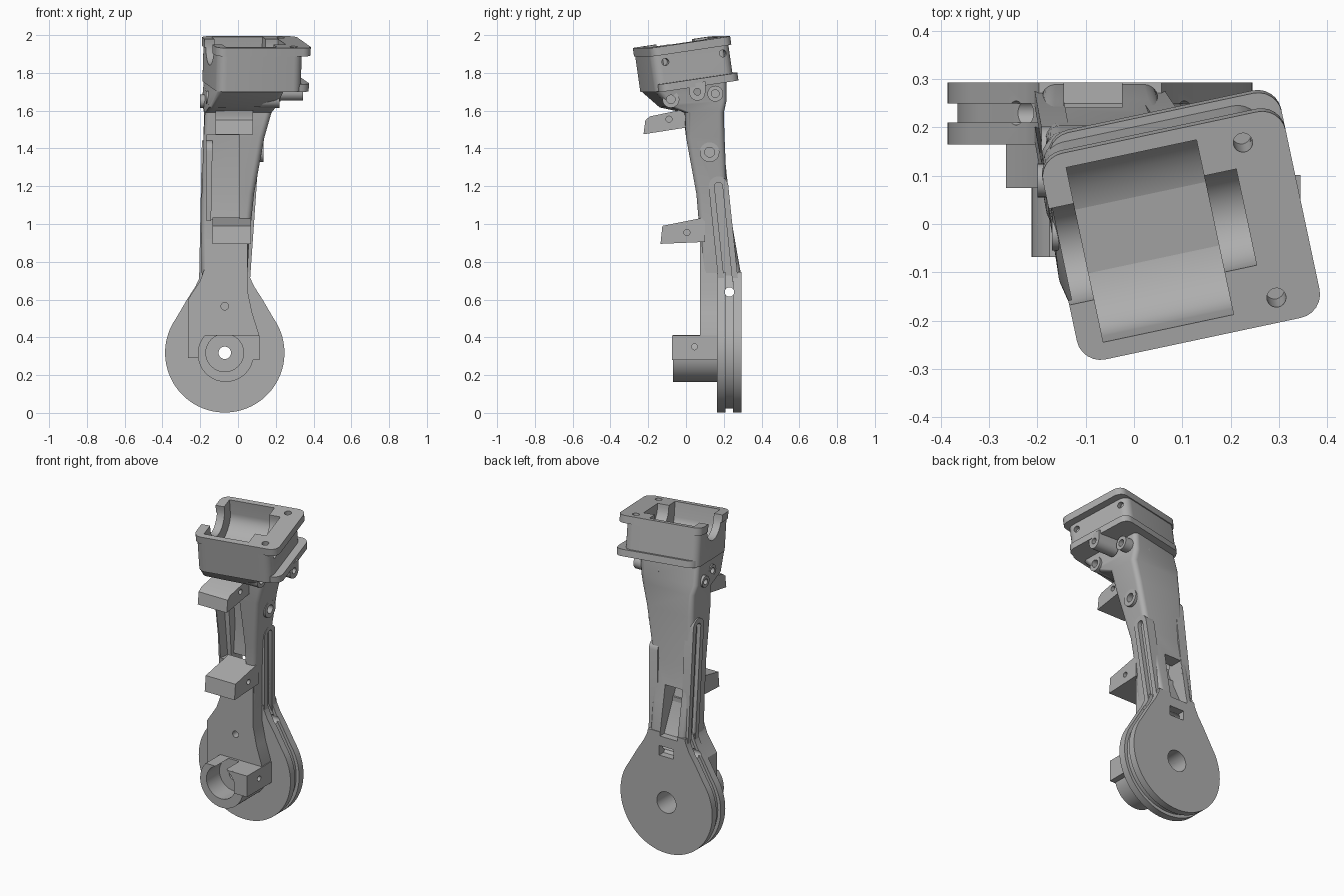
import bpy, bmesh, math
from math import sin, cos, radians
from mathutils import Matrix, Vector

if "Cube" in bpy.data.objects:
    bpy.data.objects.remove(bpy.data.objects["Cube"])

grey = bpy.data.materials.new("plain grey")
grey.use_nodes = True
GREY = (0.42, 0.42, 0.42, 1)
grey.diffuse_color = GREY
grey.node_tree.nodes["Principled BSDF"].inputs["Base Color"].default_value = GREY


def finish(name, bm, matrix=None):
    bmesh.ops.recalc_face_normals(bm, faces=bm.faces)
    if matrix:
        bm.transform(matrix)
    mesh = bpy.data.meshes.new(name)
    bm.to_mesh(mesh)
    bm.free()
    mesh.materials.append(grey)
    ob = bpy.data.objects.new(name, mesh)
    bpy.context.collection.objects.link(ob)
    return ob


def prism(name, pts, axis, a, b, matrix=None):
    """Extrude a flat outline along one axis from a to b."""
    place = {"x": lambda p, t: (t, p[0], p[1]),
             "y": lambda p, t: (p[0], t, p[1]),
             "z": lambda p, t: (p[0], p[1], t)}[axis]
    bm = bmesh.new()
    lo, hi = ([bm.verts.new(place(p, t)) for p in pts] for t in (a, b))
    bm.faces.new(lo)
    bm.faces.new(hi)
    for i in range(len(pts)):
        j = (i + 1) % len(pts)
        bm.faces.new((lo[i], lo[j], hi[j], hi[i]))
    return finish(name, bm, matrix)


def arc(cx, cy, r, start=0, end=360, n=32, ry=None):
    full = end - start >= 360
    steps = n if full else n + 1
    return [(cx + r * cos(radians(start + (end - start) * i / n)),
             cy + (ry or r) * sin(radians(start + (end - start) * i / n))) for i in range(steps)]


def rect(x0, x1, y0, y1, r=0):
    if not r:
        return [(x0, y0), (x1, y0), (x1, y1), (x0, y1)]
    return (arc(x1 - r, y1 - r, r, 0, 90, 6) + arc(x0 + r, y1 - r, r, 90, 180, 6)
            + arc(x0 + r, y0 + r, r, 180, 270, 6) + arc(x1 - r, y0 + r, r, 270, 360, 6))


def capsule(p, q, r):
    tilt = math.degrees(math.atan2(q[1] - p[1], q[0] - p[0]))
    return arc(*q, r, tilt - 90, tilt + 90, 12) + arc(*p, r, tilt + 90, tilt + 270, 12)


def cut(targets, cutters):
    for ob in targets:
        for c in cutters:
            mod = ob.modifiers.new("cut", "BOOLEAN")
            mod.operation, mod.solver, mod.object = "DIFFERENCE", "EXACT", c
            bpy.context.view_layer.objects.active = ob
            bpy.ops.object.modifier_apply(modifier=mod.name)


# Pulley: three teardrop layers, the middle one shrunk to leave the rim groove
AX, AZ, R = -0.07, 0.318, 0.316


def teardrop(inset):
    neck = [(0.2, 0.6), (0.155, 0.67), (0.132, 0.72), (0.127, 0.745)]
    right = [(AX + x - inset, z) for x, z in neck]
    left = [(AX - x + inset, z) for x, z in reversed(neck)]
    return arc(AX, AZ, R - inset, 145, 395, 64) + right + left


pulley = [prism("pulley_front", teardrop(0), "y", 0.165, 0.21),
          prism("pulley_core", teardrop(0.02), "y", 0.2, 0.26),
          prism("pulley_back", teardrop(0), "y", 0.25, 0.293)]

# Front plate above the hub
face_plate = prism("face_plate", [(-0.265, 0.29), (0.11, 0.29), (0.11, 0.42), (0.075, 0.53), (0.05, 0.65),
                   (0.05, 0.92), (-0.175, 0.92), (-0.175, 0.77), (-0.2, 0.7), (-0.265, 0.6)],
                   "y", 0.075, 0.17)

# Hub cup, flat on top, with its clamp block
hub = prism("hub", arc(AX + 0.005, 0.312, 0.148, 138, 402, 40), "y", -0.068, 0.17)
clamp = prism("hub_clamp", rect(-0.02, 0.115, 0.28, 0.411), "y", -0.075, 0.17)

# Arm: lofted rounded sections (z, x0, x1, y0, y1, turn, tilt)
sections = [(0.6, -0.17, 0.03, 0.09, 0.29, 0, 0), (0.74, -0.192, 0.05, 0.078, 0.29, 0, 0),
            (0.92, -0.195, 0.06, 0.075, 0.258, 0, 0), (1.16, -0.192, 0.085, 0.055, 0.217, 0, 0),
            (1.46, -0.182, 0.14, 0.0, 0.204, 0, 0), (1.59, -0.178, 0.175, -0.01, 0.195, 2, 0),
            (1.635, -0.175, 0.19, -0.12, 0.195, 8, 0.1), (1.735, -0.15, 0.215, -0.21, 0.185, 12, 0.14)]
bm = bmesh.new()
rings = []
for z, x0, x1, y0, y1, turn, tilt in sections:
    mid = Vector(((x0 + x1) / 2, (y0 + y1) / 2, 0))
    spin = Matrix.Rotation(radians(turn), 3, "Z")
    ring = []
    for x, y in rect(x0, x1, y0, y1, 0.03):
        p = spin @ (Vector((x, y, 0)) - mid) + mid
        ring.append(bm.verts.new((p.x, p.y, z + tilt * (p.y - mid.y))))
    rings.append(ring)
for low, high in zip(rings, rings[1:]):
    for i in range(len(low)):
        j = (i + 1) % len(low)
        bm.faces.new((low[i], low[j], high[j], high[i]))
bm.faces.new(rings[0])
bm.faces.new(rings[-1])
arm = finish("arm", bm)

# Cable ribs on both sides, each with a long groove
ribs, grooves = [], []
for side, x_in, x_out, top, lean in (("left", 0.0, 0.06, (0.172, 1.2), 0.07),
                                     ("right", -0.15, -0.207, (0.15, 1.39), 0.02)):
    shear = Matrix.Identity(4)
    shear[0][2], shear[0][3] = lean, -lean * 0.65
    base, s = (0.23, 0.64), (1 if x_out > 0 else -1)
    ribs.append(prism(side + "_rib", capsule(base, top, 0.052), "x", x_in, x_out, shear))
    grooves.append(prism("groove_cutter", capsule(base, top, 0.021), "x", x_out - s * 0.025, x_out + s * 0.1, shear))

# Brackets reaching forward
lower_bracket = prism("lower_bracket", [(-0.135, 0.895), (0.1, 0.905), (0.1, 1.035), (-0.125, 0.99)],
                      "x", -0.135, 0.07)
upper_bracket = prism("upper_bracket", [(-0.225, 1.475), (0.03, 1.515), (0.03, 1.615), (-0.19, 1.57),
                      (-0.215, 1.55)], "x", -0.12, 0.08)

# Head: tilted open box with a lip and a lower flange
head_frame = (Matrix.Translation((0.095, -0.01, 1.965)) @ Matrix.Rotation(radians(12), 4, "Z")
              @ Matrix.Rotation(radians(8.3), 4, "X"))
head = [prism("head_body", rect(-0.25, 0.21, -0.23, 0.2, 0.05), "z", -0.235, -0.01, head_frame),
        prism("head_lip", rect(-0.257, 0.257, -0.235, 0.206, 0.05), "z", -0.045, 0, head_frame)]
flange = prism("head_flange", rect(-0.235, 0.257, -0.215, 0.217, 0.05), "z", -0.238, -0.197, head_frame)

# Bosses, lug and their holes
bosses, holes = [], []
for name, y, z, r, x0, x1 in (("front_boss", -0.08, 1.66, 0.045, 0.05, 0.22), ("back_boss", 0.155, 1.69, 0.042, 0.05, 0.225),
                              ("arm_boss", 0.125, 1.38, 0.052, 0.05, 0.135),
                              ("right_boss_a", 0.09, 1.65, 0.035, -0.2, -0.1), ("right_boss_b", -0.02, 1.67, 0.035, -0.17, -0.1)):
    bosses.append(prism(name, arc(y, z, r, n=24), "x", x0, x1))
    depth = (x1 - 0.06, x1 + 0.05) if x1 > 0 else (x0 - 0.05, x0 + 0.05)
    holes.append(prism("boss_cutter", arc(y, z, r * 0.5, n=20), "x", *depth))
lug = prism("hanging_lug", arc(0.06, 1.695, 0.042, 180, 360, 14) + [(0.102, 1.755), (0.018, 1.74)],
            "x", 0.2, 0.345)
lug_hole = prism("lug_cutter", arc(0.06, 1.7, 0.018, n=20), "x", 0.15, 0.4)

# Head cutters: trough, side notches, lip screws and wall screws
trough = prism("trough_cutter", arc(-0.012, -0.09, 0.187, 180, 360, 24, 0.115) + [(0.175, 0.1), (-0.199, 0.1)],
               "x", -0.204, 0.072, head_frame)
notch = prism("notch_cutter", arc(-0.005, -0.02, 0.103, 180, 360, 24) + [(0.098, 0.1), (-0.108, 0.1)],
              "x", -0.3, 0.14, head_frame)
screws = [prism("screw_cutter", arc(u, v, 0.02, n=20), "z", -0.12, 0.1, head_frame)
          for u, v in ((0.165, 0.149), (0.166, -0.183))]
screws += [prism("wall_cutter", arc(v, -0.085, 0.019, n=20), "x", 0.17, 0.24, head_frame) for v in (-0.16, 0.155)]
cut(head, [trough, notch] + screws)
cut([lug], [lug_hole])
cut(bosses + [arm], holes)

# Arm cutters: front pocket, back windows, axle and cord holes
pocket = prism("pocket_cutter", [(-0.2, 1.04), (0.16, 1.01), (0.17, 1.2), (0.14, 1.47), (-0.2, 1.47)],
               "x", -0.168, 0.008)
window = prism("window_cutter", [(0.4, 0.72), (0.25, 0.72), (0.13, 0.98), (0.13, 1.02), (0.4, 1.02)],
               "x", -0.145, -0.025)
small_window = prism("small_window_cutter", [(0.4, 0.6), (0.25, 0.6), (0.2, 0.66), (0.4, 0.66)],
                     "x", -0.12, -0.02)
axle = prism("axle_cutter", arc(AX, AZ, 0.033), "y", -0.3, 0.5)
back_bore = prism("bore_cutter", arc(AX, AZ, 0.066), "y", 0.14, 0.5)
cup = prism("cup_cutter", arc(AX, AZ, 0.1), "y", -0.3, 0.06)
cord = prism("cord_cutter", arc(0.23, 0.64, 0.025, n=24), "x", -0.5, 0.5)
pin = prism("pin_cutter", arc(AX, 0.565, 0.02, n=20), "y", 0.0, 0.14)
cut([arm], [pocket, window, small_window, cord, pin] + grooves)
cut(pulley, [window, small_window, axle, back_bore, cord])
cut(ribs, grooves + [cord])
cut([face_plate], [pin, axle, back_bore, cup])
cut([hub, clamp], [cup, axle, back_bore])

# Cross holes in the brackets and clamp
cross = [prism("cross_cutter", arc(y, z, 0.016, n=16), "x", 0.02, 0.5)
         for y, z in ((0.005, 0.955), (-0.09, 1.555), (0.045, 0.35))]
cut([lower_bracket, upper_bracket, clamp], cross)

# Remove cutters and shade the rounded walls
for ob in list(bpy.data.objects):
    if ob.name.split(".")[0].endswith("_cutter"):
        bpy.data.objects.remove(ob)
for ob in bpy.context.collection.objects:
    ob.select_set(ob.type == "MESH")
bpy.context.view_layer.objects.active = arm
bpy.ops.object.shade_smooth_by_angle(angle=radians(32))
